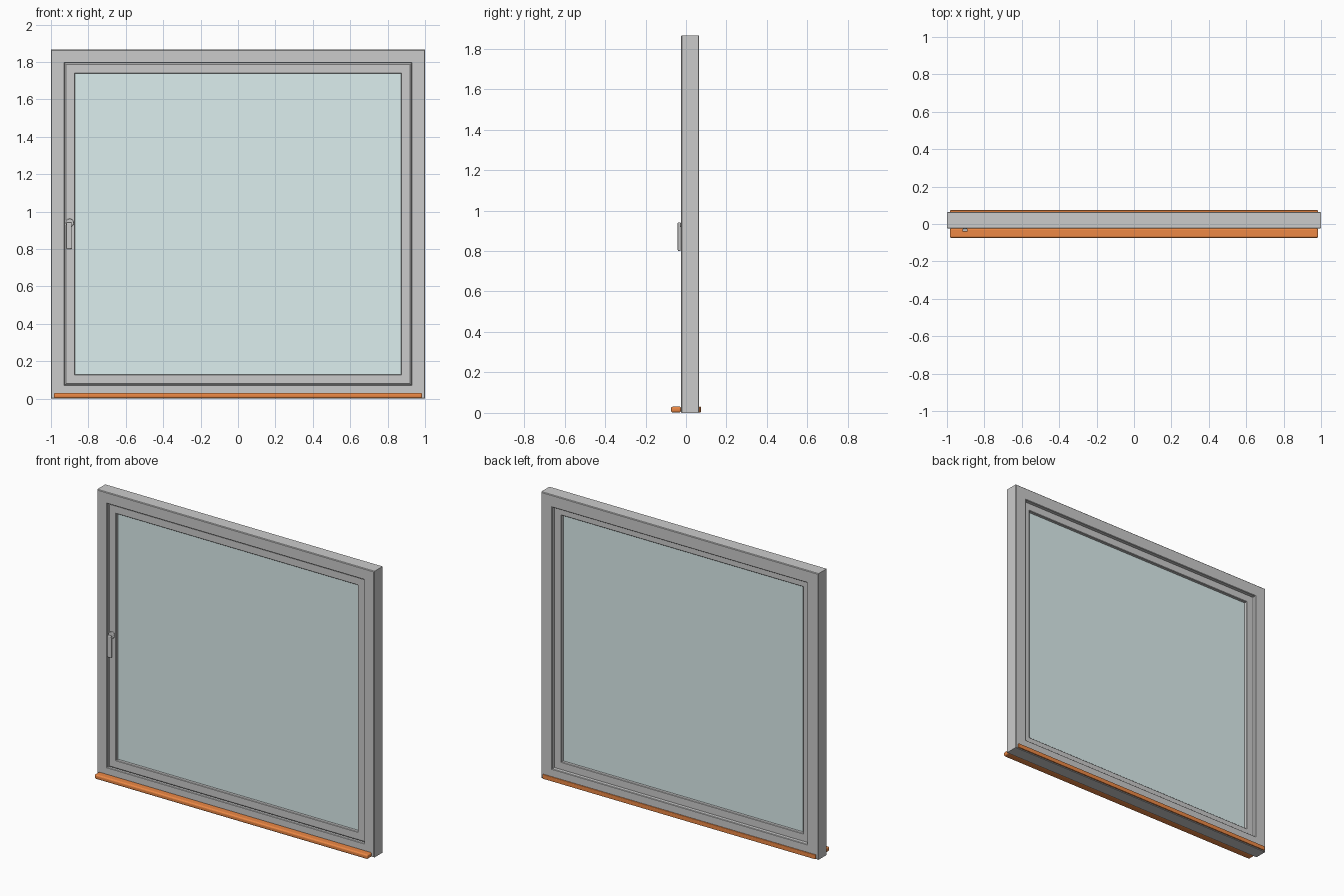
import bpy, bmesh, math

if "Cube" in bpy.data.objects:
    bpy.data.objects.remove(bpy.data.objects["Cube"])

H = 1.866  # overall height


def material(name, color):
    m = bpy.data.materials.new(name)
    m.diffuse_color = color
    m.use_nodes = True
    m.node_tree.nodes["Principled BSDF"].inputs["Base Color"].default_value = m.diffuse_color
    return m


def add_object(name, bm, mat=None, bevel=0.0, segments=2):
    bmesh.ops.recalc_face_normals(bm, faces=bm.faces[:])
    mesh = bpy.data.meshes.new(name)
    bm.to_mesh(mesh)
    bm.free()
    ob = bpy.data.objects.new(name, mesh)
    bpy.context.collection.objects.link(ob)
    if mat:
        mesh.materials.append(mat)
    if bevel:
        b = ob.modifiers.new("bevel", 'BEVEL')
        b.width, b.segments, b.limit_method = bevel, segments, 'ANGLE'
    return ob


def ring(name, profile):
    """Mitred rectangular frame; profile points are (inset from outside, y)."""
    bm = bmesh.new()
    loops = []
    for d, y in profile:
        x = 1 - d
        loops.append([bm.verts.new(p) for p in
                      ((-x, y, d), (x, y, d), (x, y, H - d), (-x, y, H - d))])
    for i, a in enumerate(loops):
        b = loops[(i + 1) % len(loops)]
        for k in range(4):
            j = (k + 1) % 4
            bm.faces.new((a[k], a[j], b[j], b[k]))
    return add_object(name, bm)


def box(name, x, y, z, mat=None, bevel=0.0, segments=2):
    bm = bmesh.new()
    bmesh.ops.create_cube(bm, size=1)
    for v in bm.verts:
        v.co = [r[0] if c < 0 else r[1] for c, r in zip(v.co, (x, y, z))]
    return add_object(name, bm, mat, bevel, segments)


def disc(name, x, z, y0, y1, radius, bevel=0.0):
    bpy.ops.mesh.primitive_cylinder_add(
        vertices=32, radius=radius, depth=y1 - y0,
        location=(x, (y0 + y1) / 2, z), rotation=(math.pi / 2, 0, 0))
    ob = bpy.context.object
    ob.name = name
    if bevel:
        b = ob.modifiers.new("bevel", 'BEVEL')
        b.width, b.segments, b.limit_method = bevel, 2, 'ANGLE'
    bpy.ops.object.shade_smooth_by_angle()
    return ob


orange = material("sill_orange", (0.85, 0.25, 0.06, 1))
pane = material("pane_blue_grey", (0.72, 0.86, 0.86, 1))

# Fixed outer frame with chamfered outer edges and a rebate for the sash
ring("outer_frame", [(0, -0.021), (0.004, -0.025), (0.070, -0.025), (0.073, -0.022),
                     (0.073, 0.020), (0.080, 0.020), (0.080, 0.062),
                     (0.077, 0.065), (0.004, 0.065), (0, 0.061)])

# Opening sash with chamfered front edge
ring("sash", [(0.073, -0.006), (0.080, -0.012), (0.126, -0.012), (0.129, -0.009),
              (0.129, 0.037), (0.126, 0.040), (0.074, 0.040)])

# Glass pane
box("glass", (-0.875, 0.875), (0.008, 0.020), (0.125, H - 0.125), pane)

# Front sill and thin rear sill strip
box("front_sill", (-0.985, 0.985), (-0.074, -0.024), (0.002, 0.031), orange, 0.009, 3)
box("rear_sill", (-0.985, 0.985), (0.064, 0.074), (0.002, 0.031), orange, 0.004)

# Handle: rosette, neck and hanging lever
disc("handle_rosette", -0.90, 0.94, -0.023, -0.010, 0.022, 0.003)
disc("handle_neck", -0.903, 0.928, -0.034, -0.020, 0.010)
box("handle_lever", (-0.917, -0.889), (-0.041, -0.026), (0.80, 0.942), None, 0.005, 3)
